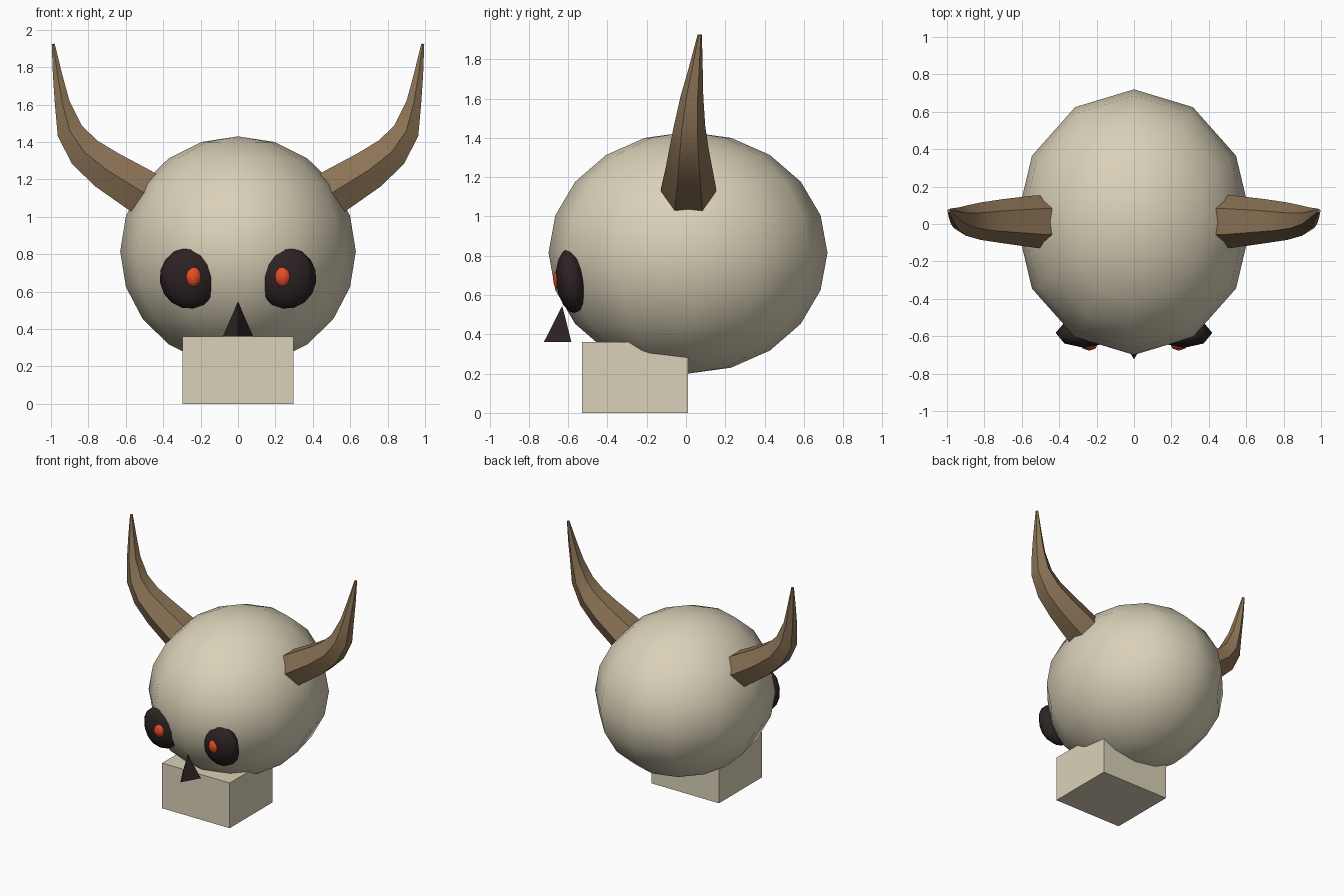
import bpy, bmesh, math
from mathutils import Vector, Matrix

cube = bpy.data.objects.get("Cube")
if cube:
    bpy.data.objects.remove(cube, do_unlink=True)


def material(name, rgb):
    m = bpy.data.materials.new(name)
    m.use_nodes = True
    m.diffuse_color = (*rgb, 1)
    bsdf = next(n for n in m.node_tree.nodes if n.type == 'BSDF_PRINCIPLED')
    bsdf.inputs["Base Color"].default_value = (*rgb, 1)
    bsdf.inputs["Roughness"].default_value = 0.8
    return m


BONE = material("bone", (0.70, 0.64, 0.48))
HORN = material("horn_brown", (0.258, 0.171, 0.091))
DARK = material("socket_dark", (0.026, 0.016, 0.017))
GLOW = material("eye_red", (0.78, 0.075, 0.022))


def finish(name, bm, mat, smooth=None):
    """Turn a bmesh into an object; smooth is the sharp-edge angle in degrees."""
    bmesh.ops.recalc_face_normals(bm, faces=bm.faces)
    me = bpy.data.meshes.new(name)
    bm.to_mesh(me)
    bm.free()
    me.materials.append(mat)
    ob = bpy.data.objects.new(name, me)
    bpy.context.collection.objects.link(ob)
    if smooth:
        bpy.ops.object.select_all(action='DESELECT')
        ob.select_set(True)
        bpy.context.view_layer.objects.active = ob
        bpy.ops.object.shade_smooth_by_angle(angle=math.radians(smooth))
    return ob


def ellipsoid(name, loc, radii, segments, rings, mat, tilt=None):
    bm = bmesh.new()
    bmesh.ops.create_uvsphere(bm, u_segments=segments, v_segments=rings, radius=1)
    rot = tilt or Matrix.Identity(4)
    bm.transform(Matrix.Translation(loc) @ rot @ Matrix.Diagonal((*radii, 1)))
    return finish(name, bm, mat, 80)


# Skull
ellipsoid("skull", (0, 0.01, 0.815), (0.63, 0.71, 0.615), 12, 10, BONE)

# Jaw block
bm = bmesh.new()
bmesh.ops.create_cube(bm, size=1)
bm.transform(Matrix.Translation((0, -0.26, 0.18)) @ Matrix.Diagonal((0.595, 0.54, 0.36, 1)))
finish("jaw", bm, BONE)

# Nose: three-sided cone with one edge to the front
bm = bmesh.new()
base = [bm.verts.new((0.094 * math.sin(a), -0.63 - 0.094 * math.cos(a), 0.36))
        for a in (math.tau * i / 3 for i in range(3))]
apex = bm.verts.new((0, -0.63, 0.545))
bm.faces.new(base)
for i in range(3):
    bm.faces.new((base[i], base[(i + 1) % 3], apex))
finish("nose", bm, DARK)

# Horn path: x, y, z, half width across the bend, half width along y
HORN_PATH = [
    (0.42, 0.013, 1.08, 0.122, 0.142),
    (0.53, 0.013, 1.145, 0.120, 0.140),
    (0.70, 0.015, 1.25, 0.108, 0.118),
    (0.82, 0.015, 1.345, 0.092, 0.100),
    (0.90, 0.018, 1.46, 0.070, 0.080),
    (0.94, 0.030, 1.61, 0.040, 0.058),
    (0.965, 0.050, 1.76, 0.025, 0.035),
    (0.988, 0.070, 1.925, 0.008, 0.011),
]


def horn(name, side):
    bm = bmesh.new()
    centres = [Vector(p[:3]) for p in HORN_PATH]
    rings = []
    for i, (x, y, z, across, along) in enumerate(HORN_PATH):
        t = centres[min(i + 1, len(centres) - 1)] - centres[max(i - 1, 0)]
        n = Vector((-t.z, 0, t.x)).normalized()
        ring = []
        for k in range(6):
            a = math.tau * k / 6
            p = (centres[i] + Vector((0, math.cos(a) * along, 0))
                 + n * (math.sin(a) / math.sin(math.pi / 3) * across))
            ring.append(bm.verts.new((p.x * side, p.y, p.z)))
        rings.append(ring)
    for a, b in zip(rings, rings[1:]):
        for k in range(6):
            j = (k + 1) % 6
            bm.faces.new((a[k], a[j], b[j], b[k]))
    bm.faces.new(rings[0])
    bm.faces.new(rings[-1])
    finish(name, bm, HORN, 45)


# Paired parts
for label, s in (("left", 1), ("right", -1)):
    horn(label + "_horn", s)
    tilt = (Matrix.Rotation(math.radians(6), 4, 'X')
            @ Matrix.Rotation(math.radians(8 * s), 4, 'Y'))
    ellipsoid(label + "_eye_socket", (0.262 * s, -0.583, 0.672),
              (0.157, 0.078, 0.165), 8, 8, DARK, tilt)
    ellipsoid(label + "_eye", (0.24 * s, -0.64, 0.68),
              (0.047, 0.037, 0.056), 8, 6, GLOW)
